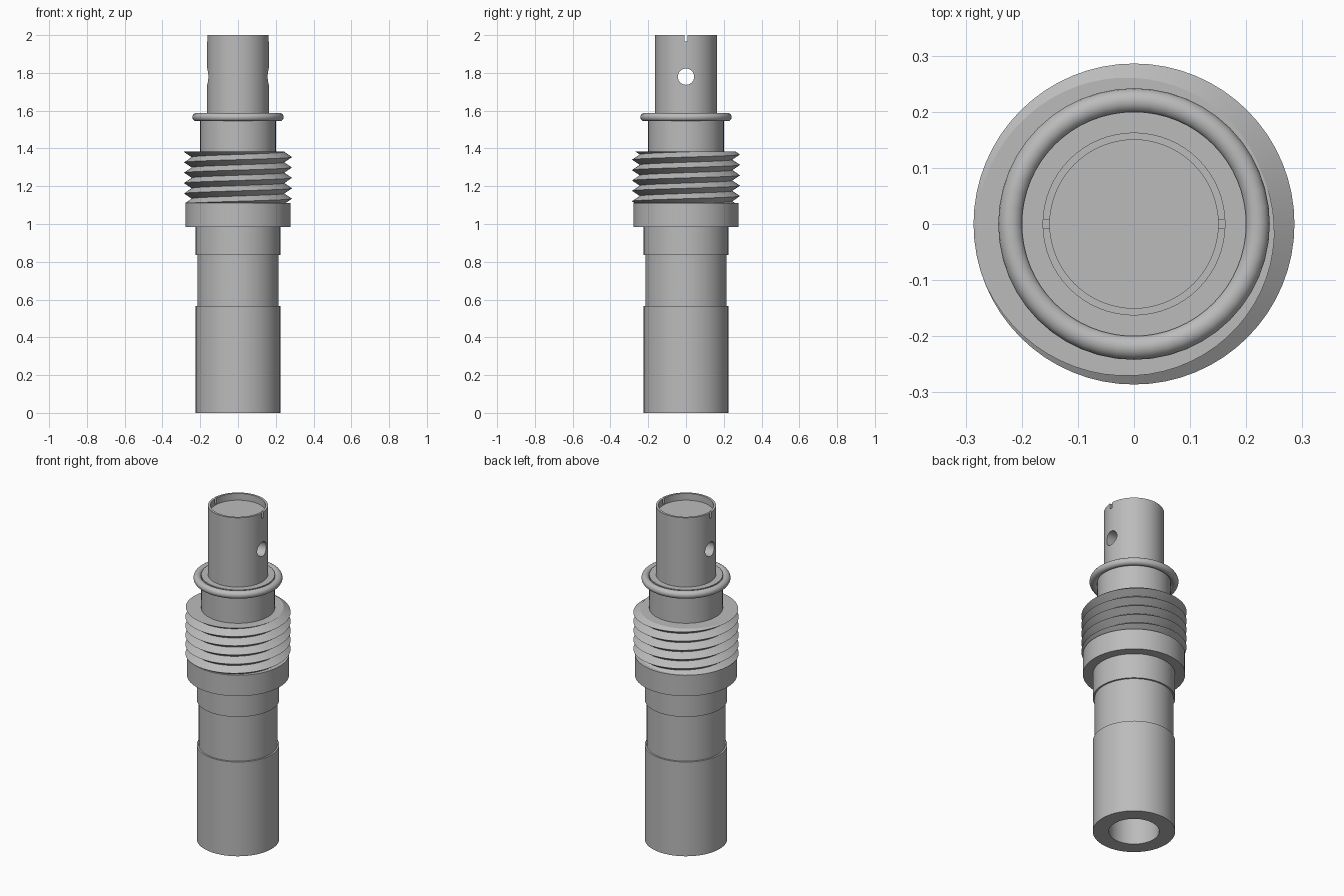
import bpy, bmesh
from math import pi, cos, sin, radians

if "Cube" in bpy.data.objects:
    bpy.data.objects.remove(bpy.data.objects["Cube"])

# One plain grey metal
GREY = (0.5, 0.5, 0.5, 1)
metal = bpy.data.materials.new("grey metal")
metal.use_nodes = True
metal.diffuse_color = GREY
metal.node_tree.nodes["Principled BSDF"].inputs["Base Color"].default_value = GREY
SEGMENTS = 64


def finish(obj):
    bpy.ops.object.select_all(action='DESELECT')
    obj.select_set(True)
    bpy.context.view_layer.objects.active = obj
    bpy.ops.object.shade_smooth_by_angle(angle=radians(30))


def surface(name, rows, columns, point):
    """Wrap a grid of (radius, height) points round the z axis."""
    bm = bmesh.new()
    grid = []
    for c in range(columns + 1):
        a = 2 * pi * c / columns
        column = []
        for k in range(rows):
            r, z = point(k, c / columns)
            column.append(bm.verts.new((r * cos(a), r * sin(a), z)))
        grid.append(column)
    for left, right in zip(grid, grid[1:]):
        for k in range(rows - 1):
            bm.faces.new((left[k], right[k], right[k + 1], left[k + 1]))
    bmesh.ops.remove_doubles(bm, verts=bm.verts, dist=1e-5)
    bmesh.ops.recalc_face_normals(bm, faces=bm.faces)
    mesh = bpy.data.meshes.new(name)
    bm.to_mesh(mesh)
    bm.free()
    mesh.materials.append(metal)
    obj = bpy.data.objects.new(name, mesh)
    bpy.context.collection.objects.link(obj)
    finish(obj)
    return obj


def lathe(name, profile):
    return surface(name, len(profile), SEGMENTS, lambda k, t: profile[k])


def disc(name, r, z0, z1):
    return lathe(name, [(0, z0), (r, z0), (r, z1), (0, z1)])


# Stepped body, with a blind bore in the lower sleeve
lathe("lower_sleeve", [(0, 0.55), (0.137, 0.55), (0.137, 0), (0.224, 0),
                       (0.224, 0.565), (0, 0.565)])
disc("waist", 0.214, 0.565, 0.835)
disc("upper_sleeve", 0.224, 0.835, 0.985)
disc("collar", 0.278, 0.985, 1.11)
disc("neck", 0.2, 1.11, 1.585)

# Helical thread, trimmed flat at both ends
Z0, Z1, PITCH, ROOT, CREST = 1.11, 1.385, 0.055, 0.245, 0.286
TURNS = 5
ROWS = 2 * TURNS + 6


def thread_point(k, t):
    if k in (0, ROWS - 1):
        return 0.15, (Z0 if k == 0 else Z1)
    start = Z1 - PITCH * (TURNS + 1)
    z = start + PITCH * (k / 2 - 0.56 + t)
    z = min(max(z, Z0), Z1)
    phase = ((z - start) / PITCH - t + 0.56) % 1
    return ROOT + (CREST - ROOT) * abs(2 * phase - 1), z


surface("thread", ROWS, SEGMENTS, thread_point)

# Sealing ring
bpy.ops.mesh.primitive_torus_add(major_segments=48, minor_segments=16,
                                 major_radius=0.22, minor_radius=0.022,
                                 location=(0, 0, 1.566))
ring = bpy.context.object
ring.name = "sealing_ring"
ring.data.materials.append(metal)
finish(ring)

# Tip with a shallow cup, cross hole and two rim slots
tip = lathe("tip", [(0, 1.58), (0.163, 1.58), (0.163, 2), (0.15, 2),
                    (0.15, 1.96), (0, 1.96)])
bpy.ops.mesh.primitive_cylinder_add(vertices=32, radius=0.043, depth=1,
                                    location=(0, 0, 1.78), rotation=(0, pi / 2, 0))
drill = bpy.context.object
bpy.ops.mesh.primitive_cube_add(size=1, location=(0, 0, 2.015))
saw = bpy.context.object
saw.scale = (1, 0.016, 0.1)
for cutter in (drill, saw):
    cutter.hide_render = True
    cutter.data.materials.append(metal)
    cut = tip.modifiers.new("cut", 'BOOLEAN')
    cut.operation = 'DIFFERENCE'
    cut.solver = 'EXACT'
    cut.object = cutter
    bpy.context.view_layer.objects.active = tip
    bpy.ops.object.modifier_apply(modifier=cut.name)
    bpy.data.objects.remove(cutter)
finish(tip)
